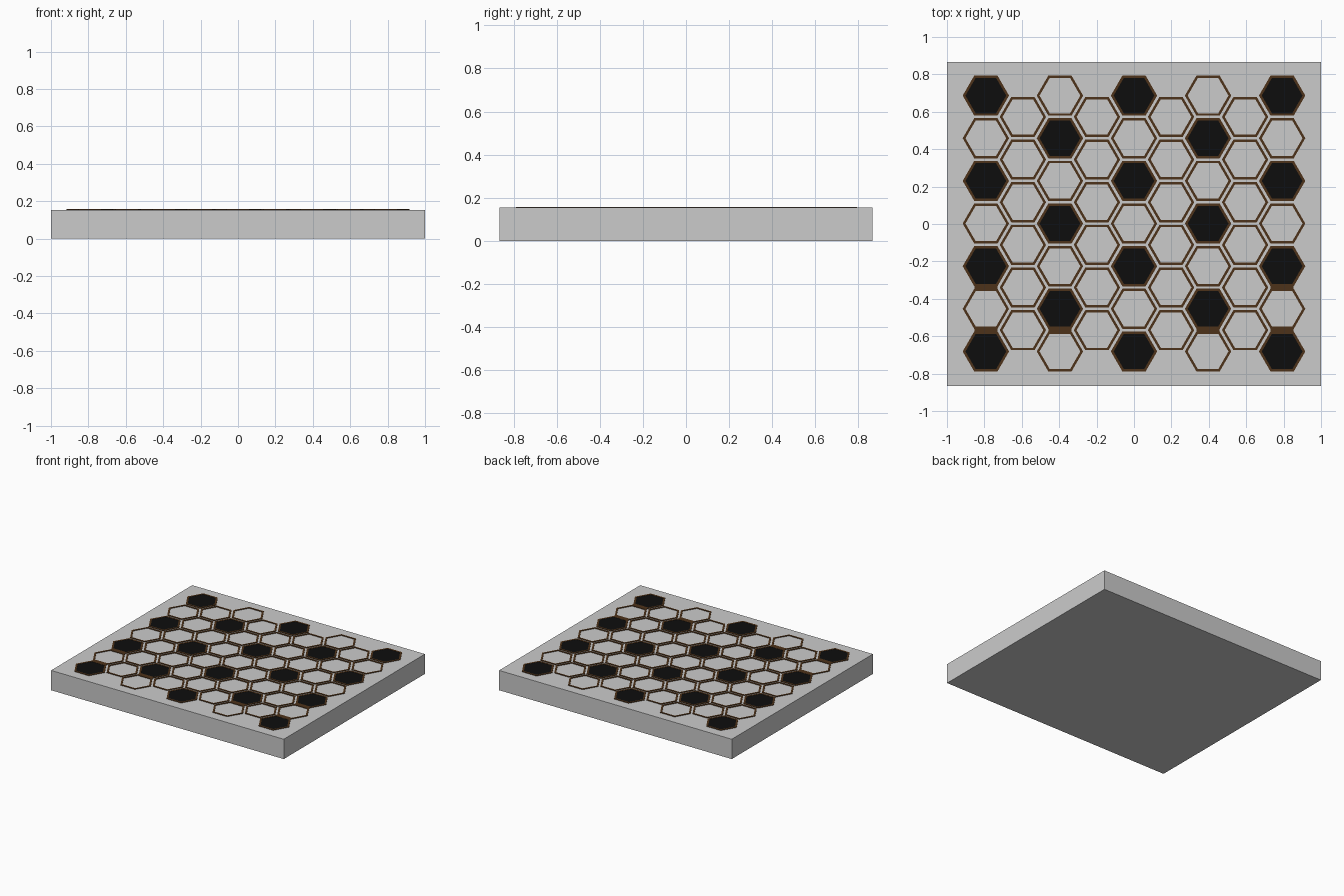
import bpy, bmesh
from math import cos, sin, pi

if "Cube" in bpy.data.objects:
    bpy.data.objects.remove(bpy.data.objects["Cube"])

TOP = 0.154          # slab top
RING_TOP = 0.158     # raised hexagon borders
R_OUT, R_IN = 0.124, 0.109
DX, DY, Y0 = 0.198, 0.228, 0.0025


def material(name, rgb):
    m = bpy.data.materials.new(name)
    m.diffuse_color = (*rgb, 1)
    m.use_nodes = True
    m.node_tree.nodes["Principled BSDF"].inputs["Base Color"].default_value = m.diffuse_color
    return m


brown = material("brown", (0.075, 0.032, 0.01))
black = material("black", (0.004, 0.004, 0.004))


def finish(bm, name, mat=None):
    bmesh.ops.recalc_face_normals(bm, faces=bm.faces)
    me = bpy.data.meshes.new(name)
    bm.to_mesh(me)
    bm.free()
    ob = bpy.data.objects.new(name, me)
    bpy.context.collection.objects.link(ob)
    if mat:
        me.materials.append(mat)
    return ob


def loop(bm, x, y, r, z):
    return [bm.verts.new((x + r * cos(i * pi / 3), y + r * sin(i * pi / 3), z))
            for i in range(6)]


def add_ring(bm, x, y):
    loops = [loop(bm, x, y, r, z) for r, z in
             ((R_OUT, TOP), (R_OUT, RING_TOP), (R_IN, RING_TOP), (R_IN, TOP))]
    for a, b in zip(loops, loops[1:] + loops[:1]):
        for i in range(6):
            j = (i + 1) % 6
            bm.faces.new((a[i], a[j], b[j], b[i]))


def add_tile(bm, x, y):
    lo, hi = loop(bm, x, y, R_IN, TOP), loop(bm, x, y, R_IN, RING_TOP - 0.001)
    bm.faces.new(lo)
    bm.faces.new(hi)
    for i in range(6):
        j = (i + 1) % 6
        bm.faces.new((lo[i], lo[j], hi[j], hi[i]))


def add_box(bm, centre, size):
    vs = bmesh.ops.create_cube(bm, size=1)["verts"]
    bmesh.ops.scale(bm, vec=size, verts=vs)
    bmesh.ops.translate(bm, vec=centre, verts=vs)


# Base slab
bm = bmesh.new()
add_box(bm, (0, 0, TOP / 2), (2, 1.733, TOP))
finish(bm, "slab")

# Staggered hexagon borders with black tiles in a checker of the long columns
rings, tiles = bmesh.new(), bmesh.new()
for c in range(-4, 5):
    x, rows = c * DX, 7 - c % 2
    for r in range(rows):
        y = Y0 + (r - (rows - 1) / 2) * DY
        add_ring(rings, x, y)
        if c % 2 == 0 and (r + c // 2) % 2 == 0:
            add_tile(tiles, x, y)
finish(rings, "hexagon_borders", brown)
finish(tiles, "black_tiles", black)

# Filled gaps between some of the lower borders
bars = bmesh.new()
for c, k in ((-4, -1.5), (-4, -2.5), (-2, -2.5), (2, -2.5), (4, -1.5), (4, -2.5)):
    add_box(bars, (c * DX, Y0 + k * DY, (TOP + RING_TOP) / 2),
            (0.124, 0.0135, RING_TOP - TOP))
finish(bars, "gap_fillers", brown)
